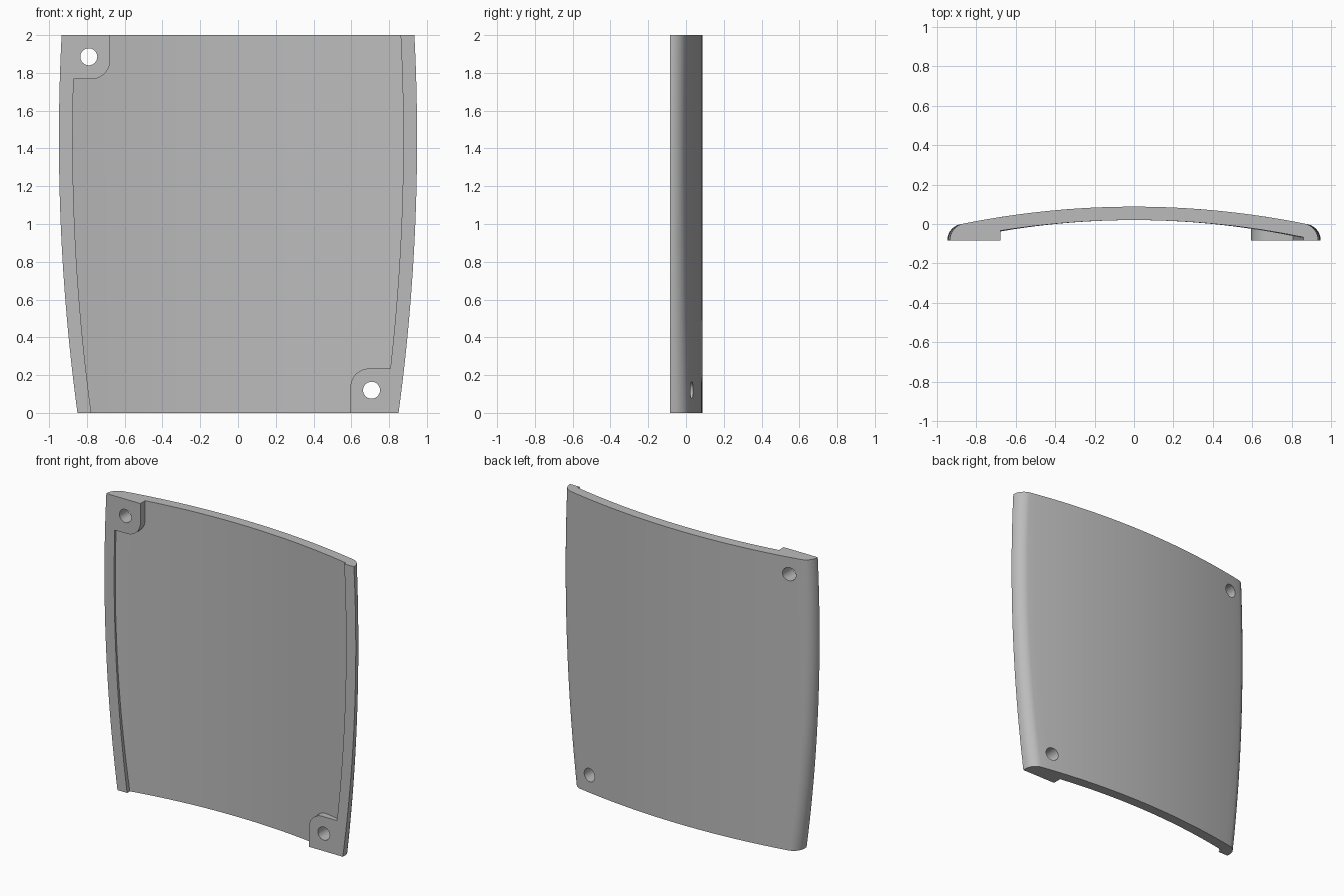
import bpy, bmesh, math

cube = bpy.data.objects.get("Cube")
if cube:
    bpy.data.objects.remove(cube, do_unlink=True)

FRONT = -0.085      # flat rim plane
RIM = 0.073         # rim width


def half_width(z):
    return 0.948 - 0.0466 * (z - 1.45) ** 2


def arch(x, top, radius):
    return top - radius + math.sqrt(radius * radius - x * x)


def outer(x):
    return arch(x, 0.088, 4.4)


def loft(name, rings):
    """Solid skinned through closed rings of equal length."""
    bm = bmesh.new()
    rows = [[bm.verts.new(p) for p in ring] for ring in rings]
    n = len(rows[0])
    for a, b in zip(rows, rows[1:]):
        for i in range(n):
            j = (i + 1) % n
            bm.faces.new((a[i], a[j], b[j], b[i]))
    bm.faces.new(rows[0][::-1])
    bm.faces.new(rows[-1])
    bmesh.ops.recalc_face_normals(bm, faces=bm.faces)
    mesh = bpy.data.meshes.new(name)
    bm.to_mesh(mesh)
    bm.free()
    obj = bpy.data.objects.new(name, mesh)
    bpy.context.collection.objects.link(obj)
    return obj


def carve(target, tool, operation):
    """Apply a boolean and discard the tool."""
    tool.hide_render = True
    mod = target.modifiers.new("carve", 'BOOLEAN')
    mod.operation = operation
    mod.solver = 'EXACT'
    mod.object = tool
    bpy.ops.object.select_all(action='DESELECT')
    bpy.context.view_layer.objects.active = target
    target.select_set(True)
    bpy.ops.object.modifier_apply(modifier=mod.name)
    bpy.data.objects.remove(tool, do_unlink=True)


# Curved panel with rounded long edges and a flat front
def panel_ring(z):
    w = half_width(z)
    r = 0.065
    half = []
    for i in range(17):
        x = (w - r) * i / 16
        half.append((x, outer(x)))
    for i in range(1, 11):
        t = math.pi / 2 * i / 10
        x = w - r + r * math.sin(t)
        half.append((x, outer(x) - r * (1 - math.cos(t))))
    half.append((w, FRONT))
    left = [(-x, y) for x, y in half[:0:-1]]
    return [(x, y, z) for x, y in left + half]


panel = loft("curved_panel", [panel_ring(2 * k / 32) for k in range(33)])


# Pocket outline: follows the rim and steps around two corner bosses
def arc(cx, cz, r, start, end):
    return [(cx + r * math.cos(math.radians(start + (end - start) * i / 12)),
             cz + r * math.sin(math.radians(start + (end - start) * i / 12)))
            for i in range(13)]


def rim_edge(side, z0, z1):
    zs = [z0 + (z1 - z0) * i / 32 for i in range(33)]
    return [(side * (half_width(z) - RIM), z) for z in zs]


outline = rim_edge(-1, -0.1, 1.767)
outline += arc(-0.777, 1.867, 0.1, -90, 0)
outline += [(-0.677, 2.1)]
outline += rim_edge(1, 2.1, 0.235)
outline += arc(0.695, 0.135, 0.1, 90, 180)
outline += [(0.595, -0.1)]
pocket = loft("pocket_cutter", [[(x, y, z) for x, z in outline] for y in (-0.2, 0.15)])


# Arched pocket floor
def floor_ring(z, radius):
    xs = [-1 + 2 * i / 40 for i in range(41)]
    return ([(x, arch(x, 0.02, radius), z) for x in xs]
            + [(1, -0.3, z), (-1, -0.3, z)])


floor = loft("floor_cutter", [floor_ring(-0.2, 4.0), floor_ring(2.2, 4.3)])
carve(pocket, floor, 'INTERSECT')
carve(panel, pocket, 'DIFFERENCE')

# Screw holes through the bosses
for hx, hz in ((-0.79, 1.885), (0.707, 0.12)):
    circle = arc(hx, hz, 0.045, 0, 180)[:-1] + arc(hx, hz, 0.045, 180, 360)[:-1]
    hole = loft("hole_cutter", [[(x, y, z) for x, z in circle] for y in (-0.3, 0.3)])
    carve(panel, hole, 'DIFFERENCE')

# Material and shading
grey = bpy.data.materials.new("plain_grey")
grey.use_nodes = True
colour = (0.5, 0.5, 0.5, 1)
grey.diffuse_color = colour
grey.node_tree.nodes["Principled BSDF"].inputs["Base Color"].default_value = colour
panel.data.materials.clear()
panel.data.materials.append(grey)
bpy.context.view_layer.objects.active = panel
panel.select_set(True)
bpy.ops.object.shade_smooth_by_angle(angle=math.radians(30))
